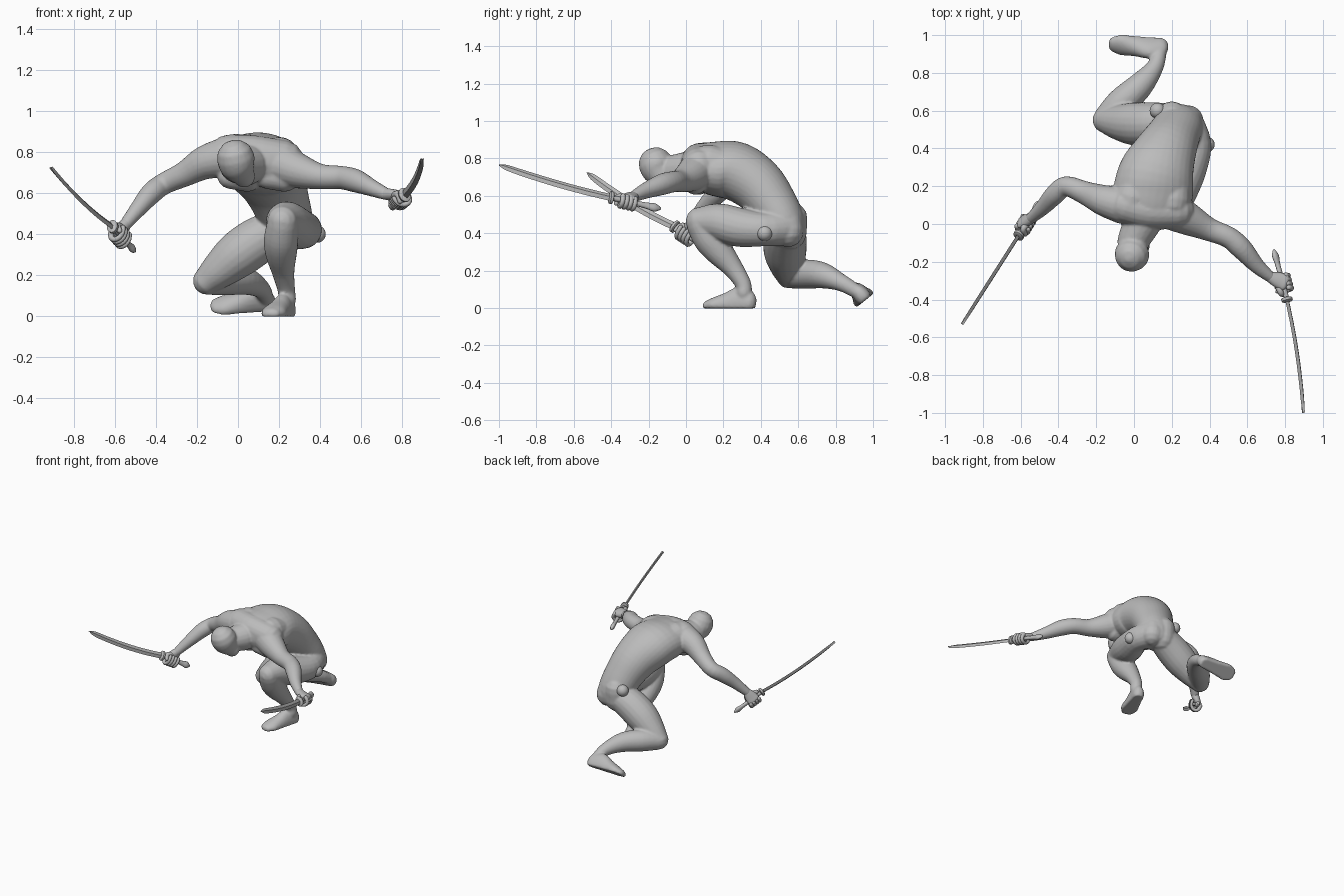
import bpy, bmesh, math
from mathutils import Vector as V

old = bpy.data.objects.get("Cube")
if old:
    bpy.data.objects.remove(old, do_unlink=True)


def material(name, value):
    m = bpy.data.materials.new(name)
    m.use_nodes = True
    col = (value, value, value, 1)
    m.diffuse_color = col
    m.node_tree.nodes["Principled BSDF"].inputs["Base Color"].default_value = col
    return m


GREY = material("clay grey", 0.5)


def spline(pts, steps):
    """Catmull-Rom interpolation through tuples of numbers."""
    p = [pts[0]] + list(pts) + [pts[-1]]
    out = []
    for i in range(1, len(p) - 2):
        for s in range(steps):
            t = s / steps
            out.append([0.5 * (2 * b + (c - a) * t + (2 * a - 5 * b + 4 * c - d) * t * t
                               + (3 * b - a - 3 * c + d) * t ** 3)
                        for a, b, c, d in zip(*p[i - 1:i + 3])])
    return out + [list(pts[-1])]


def tube(bm, pts, side=(1, 0, 0), sides=20, steps=4, cap=1.0):
    """Loft ellipses (x, y, z, half width[, half depth]) with domed ends."""
    rows = spline([tuple(p) + (p[3],) * (5 - len(p)) for p in pts], steps)
    pos = [V(r[:3]) for r in rows]
    tans = [(pos[min(i + 1, len(pos) - 1)] - pos[max(i - 1, 0)]).normalized()
            for i in range(len(pos))]
    secs = [(c, t, r[3], r[4]) for c, t, r in zip(pos, tans, rows)]

    def dome(sec, sign):
        c, t, w, d = sec
        return [(c + t * sign * cap * min(w, d) * math.sin(a), t, w * math.cos(a), d * math.cos(a))
                for a in (0.5, 1.0, 1.45)]
    if cap:
        secs = dome(secs[0], -1)[::-1] + secs + dome(secs[-1], 1)
    rings = []
    for c, t, w, d in secs:
        u = V(side)
        u = (u - t * u.dot(t)).normalized()
        v = t.cross(u)
        rings.append([bm.verts.new(c + u * w * math.cos(k * math.tau / sides)
                                   + v * d * math.sin(k * math.tau / sides)) for k in range(sides)])
    for a, b in zip(rings, rings[1:]):
        for k in range(sides):
            j = (k + 1) % sides
            bm.faces.new((a[k], a[j], b[j], b[k]))
    bm.faces.new(rings[0][::-1])
    bm.faces.new(rings[-1])
    return [v for r in rings for v in r]


def finish(bm, name, angle=60):
    bmesh.ops.recalc_face_normals(bm, faces=bm.faces)
    me = bpy.data.meshes.new(name)
    bm.to_mesh(me)
    bm.free()
    ob = bpy.data.objects.new(name, me)
    bpy.context.collection.objects.link(ob)
    me.materials.append(GREY)
    bpy.ops.object.select_all(action='DESELECT')
    ob.select_set(True)
    bpy.context.view_layer.objects.active = ob
    bpy.ops.object.shade_smooth_by_angle(angle=math.radians(angle))
    return ob


def foot(bm, heel, toe, up):
    """Wedge-shaped foot with a flat sole."""
    heel, toe, up = V(heel), V(toe), V(up).normalized()
    rows = []
    for t, w, h in ((.1, .042, .095), (.3, .047, .115), (.55, .054, .085), (.8, .062, .06), (.93, .05, .045)):
        rows.append((*(heel.lerp(toe, t) + up * h * 0.3), w, h * 0.7))
    for v in tube(bm, rows, side=up.cross(toe - heel)):
        v.co -= up * min(0, (v.co - heel).dot(up))


body = bmesh.new()
# torso, from the neck base over the rounded back to the pelvis
tube(body, [(.08, .02, .755, .14, .09), (.09, .08, .755, .19, .125), (.10, .16, .745, .212, .146),
            (.12, .27, .73, .2, .157), (.165, .38, .658, .166, .148), (.205, .46, .56, .143, .132),
            (.235, .52, .46, .13, .115), (.24, .53, .38, .11, .1)], side=(1, 0, -.12), sides=32, cap=.5)
# shoulder girdle and shoulder blades
tube(body, [(-.045, .1, .79, .095), (.08, .07, .785, .095), (.225, .07, .76, .095)], side=(0, 1, 0))
tube(body, [(-.01, .13, .79, .1), (.03, .25, .77, .09)])
tube(body, [(.2, .12, .775, .1), (.21, .24, .75, .09)])
# chest muscles
for x, y in ((.0, .07), (.18, .05)):
    tube(body, [(x - .04, y, .68, .06), (x + .05, y, .67, .065)], side=(0, 1, 0))
# buttocks
tube(body, [(.2, .565, .48, .085), (.2, .555, .4, .09)])
tube(body, [(.275, .54, .47, .08), (.285, .545, .41, .085)])
# neck and head
tube(body, [(-.005, -.09, .73, .084), (.04, 0, .735, .1)])
tube(body, [(-.012, -.163, .772, .092), (.0, -.145, .73, .086), (.03, -.115, .68, .055)], cap=.95)
# right arm, left arm
tube(body, [(-.06, .1, .772, .1), (-.16, .125, .748, .083), (-.26, .165, .692, .062), (-.36, .2, .645, .053),
            (-.42, .155, .6, .053), (-.48, .09, .53, .042), (-.545, .03, .45, .03)], side=(0, 0, 1))
tube(body, [(.22, .06, .735, .1), (.30, .02, .705, .085), (.40, -.03, .68, .062), (.5, -.07, .675, .057),
            (.57, -.13, .66, .057), (.65, -.22, .625, .042), (.72, -.28, .595, .03)], side=(0, 0, 1))
# left leg, raised knee
tube(body, [(.27, .53, .43, .1), (.32, .42, .42, .09), (.28, .29, .43, .104), (.235, .17, .46, .1),
            (.218, .075, .465, .076)])
tube(body, [(.218, .075, .455, .076), (.21, .12, .375, .084), (.21, .175, .305, .077), (.22, .25, .215, .055),
            (.235, .305, .13, .043), (.24, .31, .08, .043)])
foot(body, (.25, .36, -.002), (.155, .105, -.002), (0, 0, 1))
# right leg, kneeling
tube(body, [(.2, .54, .42, .1), (.1, .53, .37, .115), (0, .53, .3, .114), (-.09, .54, .225, .092),
            (-.15, .55, .174, .07)], side=(0, 1, 0))
tube(body, [(-.15, .56, .17, .066), (-.07, .64, .18, .078), (.03, .73, .174, .07), (.11, .83, .135, .046),
            (.135, .91, .09, .038)], side=(0, 0, 1))
foot(body, (.17, .96, .042), (-.125, .96, .038), (0, -.63, .78))
ob = finish(body, "body")
rm = ob.modifiers.new("fuse", 'REMESH')
rm.mode = 'VOXEL'
rm.voxel_size = 0.008
rm.use_smooth_shade = True
sm = ob.modifiers.new("soften", 'SMOOTH')
sm.iterations = 4

# round knobs on the hips
for name, c in (("left_hip_knob", (.385, .42, .4)), ("right_hip_knob", (.125, .6, .5))):
    bm = bmesh.new()
    bmesh.ops.create_uvsphere(bm, u_segments=20, v_segments=12, radius=.042)
    bmesh.ops.translate(bm, verts=bm.verts, vec=c)
    finish(bm, name)


def hand(name, wrist, grip, axis):
    """Fist: palm, four curled fingers and a thumb around the hilt."""
    w, g, a = V(wrist), V(grip), V(axis).normalized()
    d = g - w
    d = (d - a * d.dot(a)).normalized()
    n = a.cross(d)
    if n.z < 0:
        n = -n
    bm = bmesh.new()
    tube(bm, [(*w, .03, .028), (*w.lerp(g + n * .018, .5), .042, .027), (*(g + n * .024), .046, .02)], side=a)
    for i in range(4):
        c = g + a * (i - 1.5) * .023
        arc = []
        for k in range(6):
            t = math.radians(15 + 42 * k)
            arc.append((*(c + n * math.cos(t) * .033 + d * math.sin(t) * .042), .0145 - .0007 * k))
        tube(bm, arc, side=a, sides=10, steps=2)
    tube(bm, [(*(w.lerp(g, .5) + a * .022), .018), (*(g - d * .026 + a * .05), .016),
              (*(g - n * .026 + a * .053), .013)], side=n, sides=10)
    finish(bm, name)


def sword(name, tip, guard, pommel, sag):
    tip, guard, pommel, sag = V(tip), V(guard), V(pommel), V(sag)
    axis = (guard - pommel).normalized()
    flat = axis.cross(V((0, 0, 1))).normalized()
    # the edge is rolled away from upright
    wide = flat.cross(axis) + flat * .5
    # curved diamond-section blade
    bm = bmesh.new()
    rows = []
    for t, w in ((0, .021), (.25, .021), (.5, .021), (.75, .02), (.93, .017), (1, .001)):
        rows.append((*(guard.lerp(tip, t) + sag * 4 * t * (1 - t)), w, .009))
    tube(bm, rows, side=wide, sides=4, cap=0)
    finish(bm, name + "_blade", 30)
    # hilt with a flared, pointed pommel
    bm = bmesh.new()
    rows = [(*guard.lerp(pommel, t), w, h) for t, w, h in
            ((0, .015, .013), (.5, .015, .013), (.72, .018, .013), (.88, .024, .016), (1, .005, .005))]
    tube(bm, rows, side=wide, sides=12, cap=0)
    finish(bm, name + "_hilt")
    # oval guard
    bm = bmesh.new()
    tube(bm, [(*(guard - axis * .007), .036, .028), (*(guard + axis * .007), .036, .028)], side=wide, cap=.2)
    finish(bm, name + "_guard", 40)
    return axis


ax = sword("right_sword", (-.91, -.53, .725), (-.61, -.06, .435), (-.5, .12, .315), (0, 0, -.02))
hand("right_hand", (-.545, .03, .45), (-.573, 0, .393), ax)
ax = sword("left_sword", (.897, -1.0, .765), (.81, -.4, .59), (.74, -.135, .53), (.012, 0, -.01))
hand("left_hand", (.72, -.28, .595), (.787, -.315, .57), ax)
